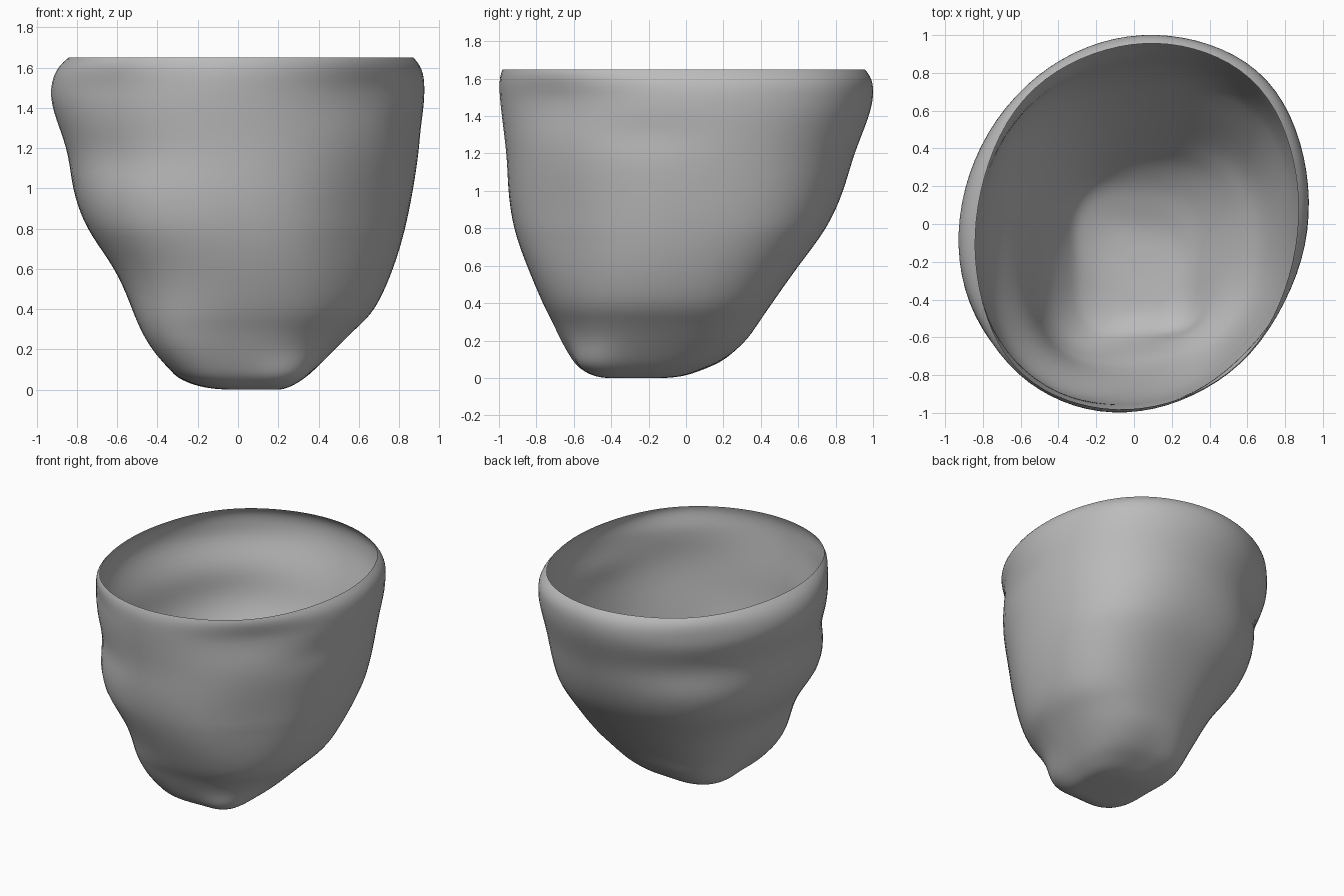
import bpy
import bmesh
from math import sin, cos, pi, exp

cube = bpy.data.objects.get("Cube")
if cube:
    bpy.data.objects.remove(cube, do_unlink=True)

SEGMENTS = 80   # points around each ring
STEPS = 5       # rings between two profile levels
ROUNDS = 6      # passes that soften the profile
TILT = 0.045    # turns the oval slightly clockwise

# Profile levels: height, then extent to the right, left, front and back
LEVELS = [
    (0.00, -0.04, 0.20, -0.42, -0.12),
    (0.01, -0.16, 0.25, -0.49, -0.02),
    (0.05, -0.27, 0.32, -0.56, 0.09),
    (0.10, -0.33, 0.38, -0.60, 0.20),
    (0.20, -0.41, 0.48, -0.65, 0.32),
    (0.30, -0.47, 0.58, -0.70, 0.39),
    (0.40, -0.52, 0.68, -0.76, 0.46),
    (0.60, -0.61, 0.77, -0.85, 0.60),
    (0.80, -0.75, 0.83, -0.92, 0.75),
    (1.00, -0.82, 0.87, -0.95, 0.84),
    (1.20, -0.85, 0.90, -0.96, 0.90),
    (1.43, -0.935, 0.925, -0.99, 0.99),
    (1.58, -0.91, 0.92, -1.00, 1.00),
    (1.65, -0.84, 0.87, -0.98, 0.955),
]

# Hand-shaped dents and swellings: angle, height, angular spread, height spread, depth
DENTS = [
    (0.25 * pi, 1.55, 0.4, 0.25, 0.03),
    (0.75 * pi, 1.68, 0.4, 0.10, 0.035),
    (0.75 * pi, 1.25, 0.5, 0.14, -0.022),
    (0.75 * pi, 0.98, 0.5, 0.14, 0.01),
    (0.75 * pi, 0.03, 0.5, 0.14, 0.22),
    (1.25 * pi, 1.68, 0.4, 0.10, 0.04),
    (1.25 * pi, 1.45, 0.4, 0.20, -0.02),
    (1.25 * pi, 1.15, 0.4, 0.14, -0.02),
    (1.25 * pi, 0.20, 0.5, 0.22, 0.12),
    (1.75 * pi, 1.68, 0.4, 0.10, 0.035),
    (1.75 * pi, 1.45, 0.4, 0.15, -0.02),
    (1.75 * pi, 0.75, 0.4, 0.40, -0.08),
    (1.75 * pi, 0.03, 0.4, 0.13, 0.18),
    (1.92 * pi, 1.30, 0.3, 0.10, -0.015),
]


def spline(p, q, r, s, t):
    """Smooth value between q and r."""
    return q + 0.5 * t * (r - p + t * (2 * p - 5 * q + 4 * r - s
                                       + t * (3 * (q - r) + s - p)))


def smooth_levels():
    last = len(LEVELS) - 1
    rows = []
    for i in range(last):
        four = [LEVELS[min(max(j, 0), last)] for j in range(i - 1, i + 3)]
        for step in range(STEPS):
            rows.append([spline(*values, step / STEPS) for values in zip(*four)])
    rows.append(LEVELS[last])
    # Average each row with its neighbours, keeping foot and rim in place
    for _ in range(ROUNDS):
        inner = [[(a + 2 * b + c) / 4 for a, b, c in zip(*three)]
                 for three in zip(rows, rows[1:], rows[2:])]
        rows = [rows[0], *inner, rows[-1]]
    return rows


def ring_point(level, angle):
    z, right, left, front, back = level
    # Lower rings are a little squarer than the rim
    square = 0.07 * min(1, max(0, (1.5 - z) / 0.7))
    swell = 1 + square * sin(2 * angle) ** 2
    for where, height, spread, rise, depth in DENTS:
        turn = (angle - where + pi) % (2 * pi) - pi
        swell += depth * exp(-(turn / spread) ** 2 - ((z - height) / rise) ** 2)
    x = (left + right) / 2 + (left - right) / 2 * swell * cos(angle - TILT)
    y = (front + back) / 2 + (back - front) / 2 * swell * sin(angle + TILT)
    return x, y, max(z, 0)


# Open cup wall
bm = bmesh.new()
rings = [[bm.verts.new(ring_point(level, 2 * pi * i / SEGMENTS))
          for i in range(SEGMENTS)] for level in smooth_levels()]
for low, high in zip(rings, rings[1:]):
    for i in range(SEGMENTS):
        j = (i + 1) % SEGMENTS
        bm.faces.new((low[i], low[j], high[j], high[i]))

# Closed foot
bm.faces.new(rings[0][::-1])
for face in bm.faces:
    face.smooth = True

mesh = bpy.data.meshes.new("cup_body")
bm.to_mesh(mesh)
bm.free()
cup = bpy.data.objects.new("cup_body", mesh)
bpy.context.collection.objects.link(cup)

# Plain grey clay
clay = bpy.data.materials.new("grey_clay")
clay.use_nodes = True
colour = (0.5, 0.5, 0.5, 1)
clay.diffuse_color = colour
shader = next(n for n in clay.node_tree.nodes if n.type == 'BSDF_PRINCIPLED')
shader.inputs["Base Color"].default_value = colour
mesh.materials.append(clay)
